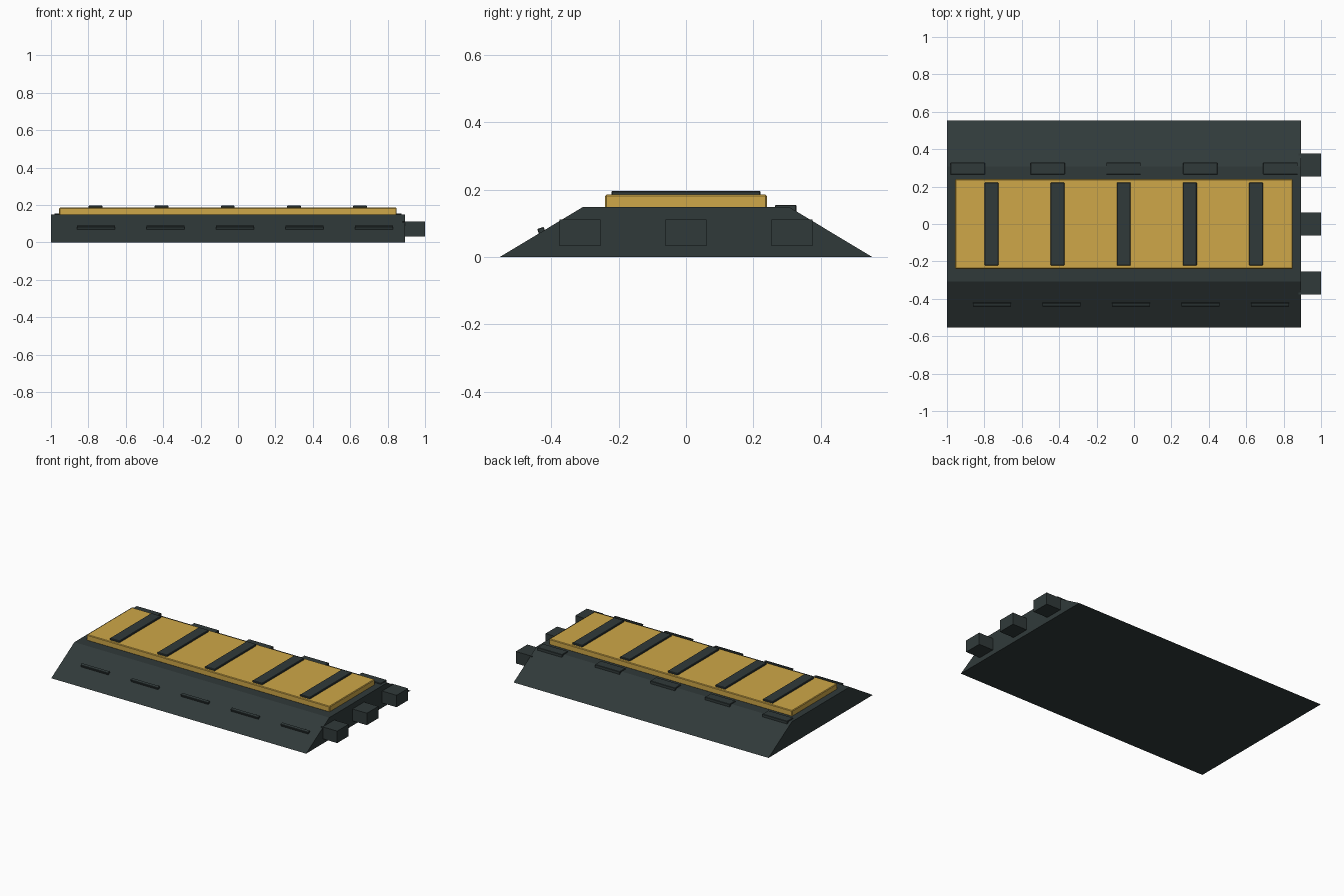
import bpy, bmesh, math
from mathutils import Matrix, Vector

cube = bpy.data.objects.get("Cube")
if cube:
    bpy.data.objects.remove(cube, do_unlink=True)


def material(name, color):
    m = bpy.data.materials.new(name)
    m.use_nodes = True
    m.diffuse_color = color
    m.node_tree.nodes["Principled BSDF"].inputs["Base Color"].default_value = color
    return m


SLATE = material("dark slate", (0.030, 0.042, 0.042, 1))
OCHRE = material("ochre yellow", (0.62, 0.39, 0.065, 1))


def add_object(name, bm, mat):
    bmesh.ops.recalc_face_normals(bm, faces=bm.faces)
    mesh = bpy.data.meshes.new(name)
    bm.to_mesh(mesh)
    bm.free()
    mesh.materials.append(mat)
    ob = bpy.data.objects.new(name, mesh)
    bpy.context.collection.objects.link(ob)
    return ob


def box(name, center, size, mat, tilt=0, bevel=0):
    bm = bmesh.new()
    bmesh.ops.create_cube(bm, size=1, matrix=Matrix.Diagonal((*size, 1)))
    ob = add_object(name, bm, mat)
    ob.location = center
    ob.rotation_euler.x = tilt
    if bevel:
        mod = ob.modifiers.new("edge chamfer", "BEVEL")
        mod.width = bevel
        mod.segments = 1
    return ob


# Trapezoid ramp body, extruded along x
LEFT, RIGHT, TOP = -1.0, 0.893, 0.148
bm = bmesh.new()
profile = [(-0.553, 0), (0.553, 0), (0.307, TOP), (-0.307, TOP)]
end = bm.faces.new([bm.verts.new((LEFT, y, z)) for y, z in profile])
new = bmesh.ops.extrude_face_region(bm, geom=[end])["geom"]
bmesh.ops.translate(bm, vec=Vector((RIGHT - LEFT, 0, 0)),
                    verts=[v for v in new if isinstance(v, bmesh.types.BMVert)])
add_object("ramp_body", bm, SLATE)

# Raised yellow deck
box("yellow_deck", (-0.054, 0, 0.165), (1.804, 0.48, 0.04), OCHRE, bevel=0.004)

# Cross strips over the deck
for i in range(5):
    box(f"cross_strip_{i + 1}", (-0.762 + 0.3535 * i, 0, 0.188),
        (0.074, 0.444, 0.016), SLATE, bevel=0.003)

# Tilted grip ridges on the front slope
for i in range(5):
    box(f"front_ridge_{i + 1}", (-0.759 + 0.3715 * i, -0.4285, 0.075),
        (0.205, 0.02, 0.024), SLATE, tilt=math.radians(17), bevel=0.002)

# Pads along the back top edge
for i, x in enumerate((-0.889, -0.462, -0.056, 0.355, 0.783)):
    box(f"back_pad_{i + 1}", (x, 0.296, 0.142), (0.184, 0.063, 0.025),
        SLATE, bevel=0.002)

# Connector blocks on the end
for i in range(3):
    box(f"connector_block_{i + 1}", (0.94, -0.315 + 0.315 * i, 0.072),
        (0.12, 0.122, 0.08), SLATE)
